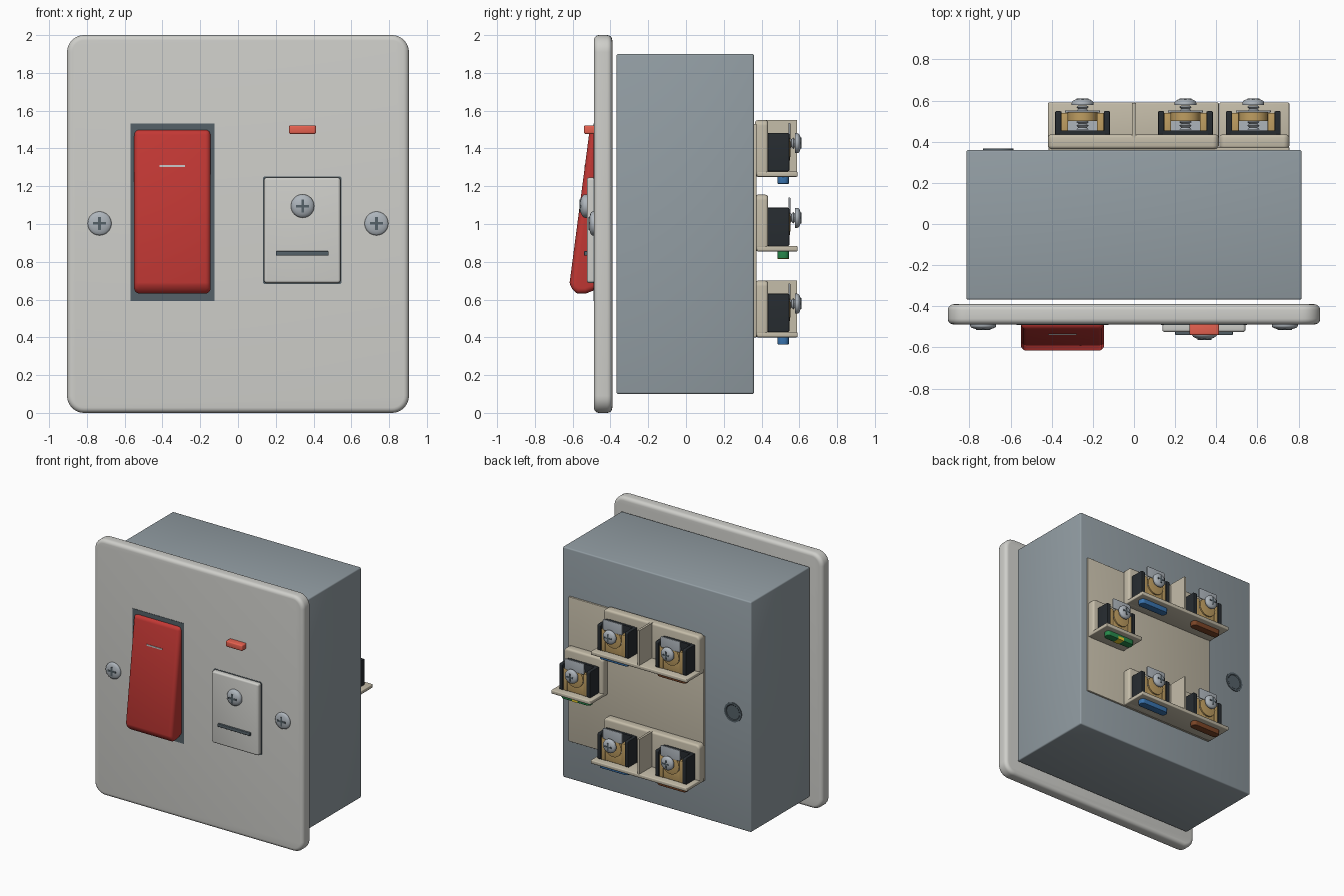
import bpy, bmesh, math
from mathutils import Vector

if "Cube" in bpy.data.objects:
    bpy.data.objects.remove(bpy.data.objects["Cube"])


def mat(name, *rgb):
    m = bpy.data.materials.new(name)
    m.diffuse_color = (*rgb, 1)
    m.use_nodes = True
    m.node_tree.nodes["Principled BSDF"].inputs["Base Color"].default_value = m.diffuse_color
    return m


WHITE = mat("off_white", 0.62, 0.62, 0.59)
SLATE = mat("slate_metal", 0.29, 0.34, 0.37)
DARK = mat("dark_grey", 0.09, 0.12, 0.14)
RED = mat("red", 0.55, 0.04, 0.035)
NEON = mat("neon_red", 0.8, 0.12, 0.08)
BEIGE = mat("beige", 0.56, 0.51, 0.40)
BLACK = mat("black", 0.02, 0.025, 0.03)
BRASS = mat("brass", 0.52, 0.34, 0.12)
STEEL = mat("steel", 0.42, 0.46, 0.5)
BLUE = mat("blue", 0.04, 0.17, 0.42)
BROWN = mat("brown", 0.2, 0.06, 0.02)
GREEN = mat("green", 0.02, 0.25, 0.07)
YELLOW = mat("yellow", 0.8, 0.6, 0.03)
PALE = mat("mark_white", 0.85, 0.85, 0.85)


def finish(name, bm, m):
    bmesh.ops.recalc_face_normals(bm, faces=bm.faces)
    me = bpy.data.meshes.new(name)
    bm.to_mesh(me)
    bm.free()
    me.materials.append(m)
    ob = bpy.data.objects.new(name, me)
    bpy.context.collection.objects.link(ob)
    return ob


def bevel_edges(bm, edges, width, segs):
    bmesh.ops.bevel(bm, geom=edges, offset=width, segments=segs, profile=0.5, affect='EDGES')


def sharp(bm):
    return [e for e in bm.edges if len(e.link_faces) == 2 and e.calc_face_angle() > 0.7]


def box(name, x, y, z, m, bevel=0.0, corner=0.0, axis=1, segs=3):
    """Box from ranges; corner rounds the edges along one axis, bevel softens the rest."""
    bm = bmesh.new()
    bmesh.ops.create_cube(bm, size=1)
    for v in bm.verts:
        v.co = Vector([(r[0] + r[1]) / 2 + c * (r[1] - r[0]) for r, c in zip((x, y, z), v.co)])
    if corner:
        along = [e for e in bm.edges
                 if abs((e.verts[0].co - e.verts[1].co).normalized()[axis]) > 0.9]
        bevel_edges(bm, along, corner, 8)
    if bevel:
        bevel_edges(bm, sharp(bm), bevel, segs)
    return finish(name, bm, m)


def prism(name, pts, x, m, bevel):
    """Extrude a (y, z) profile along x."""
    bm = bmesh.new()
    f = bm.faces.new([bm.verts.new((x[0], *p)) for p in pts])
    ext = bmesh.ops.extrude_face_region(bm, geom=[f])["geom"]
    for v in ext:
        if isinstance(v, bmesh.types.BMVert):
            v.co.x = x[1]
    bmesh.ops.recalc_face_normals(bm, faces=bm.faces)
    bevel_edges(bm, sharp(bm), bevel, 5)
    return finish(name, bm, m)


def lathe(name, prof, cx, cz, m, n=32):
    """Revolve (radius, y) points about an axis parallel to y."""
    bm = bmesh.new()
    rings = [[bm.verts.new((cx + r * math.cos(2 * math.pi * i / n), y,
                            cz + r * math.sin(2 * math.pi * i / n)))
              for i in range(n)] for r, y in prof]
    for a, b in zip(rings, rings[1:]):
        for i in range(n):
            bm.faces.new((a[i], a[(i + 1) % n], b[(i + 1) % n], b[i]))
    bm.faces.new(rings[0])
    bm.faces.new(rings[-1])
    return finish(name, bm, m)


def screw_head(name, cx, cz, r, y, h, d, m=STEEL):
    """Domed cross-head screw on plane y, facing direction d along y."""
    prof = [(r, y), (r, y + d * h * 0.35)]
    prof += [(r * math.cos(t), y + d * h * (0.35 + 0.65 * math.sin(t)))
             for t in (0.25, 0.5, 0.8, 1.1, 1.35, 1.52)]
    lathe(name, prof, cx, cz, m)
    ys = sorted((y + d * h * 0.5, y + d * (h + 0.001)))
    a, b = r * 0.55, r * 0.11
    box(name + "_slot_h", (cx - a, cx + a), ys, (cz - b, cz + b), DARK)
    box(name + "_slot_v", (cx - b, cx + b), ys, (cz - a, cz + a), DARK)


# Front plate and back box
box("front_plate", (-0.905, 0.905), (-0.488, -0.39), (0, 2), WHITE, 0.028, 0.09, segs=5)
box("back_box", (-0.815, 0.815), (-0.368, 0.36), (0.1, 1.9), SLATE, 0.01)
lathe("cable_entry", [(0.075, 0.35), (0.075, 0.366), (0.06, 0.366), (0.055, 0.362)], -0.66, 1.0, DARK)

# Rocker switch with its surround and on mark
box("switch_surround", (-0.57, -0.125), (-0.491, -0.47), (0.592, 1.533), DARK)
prism("rocker", [(-0.46, 1.5), (-0.51, 1.5), (-0.616, 0.69), (-0.605, 0.65),
                 (-0.575, 0.632), (-0.53, 0.632), (-0.46, 0.66)], (-0.55, -0.145), RED, 0.028)
mark = box("on_mark", (-0.415, -0.28), (-0.5385, -0.52), (1.301, 1.312), PALE)

# Neon indicator
box("neon_indicator", (0.27, 0.413), (-0.54, -0.47), (1.477, 1.522), NEON, 0.008)

# Fuse carrier
box("fuse_surround", (0.132, 0.548), (-0.490, -0.47), (0.682, 1.252), DARK, 0, 0.012)
box("fuse_carrier", (0.138, 0.542), (-0.525, -0.47), (0.688, 1.246), WHITE, 0.012, 0.015)
screw_head("fuse_screw", 0.342, 1.095, 0.062, -0.52, 0.042, -1)
box("fuse_pull_slot", (0.2, 0.48), (-0.54, -0.51), (0.832, 0.856), DARK, 0.004)

# Plate fixing screws
for side, s in (("left", -1), ("right", 1)):
    screw_head(side + "_fixing_screw", s * 0.733, 1.003, 0.063, -0.486, 0.028, -1)

# Terminal base on the back
box("terminal_base", (-0.415, 0.755), (0.35, 0.374), (0.4, 1.53), BEIGE, 0.004)


def housing(name, x, z):
    """Upright back pad and the shelf under the terminals."""
    box(name + "_pad", x, (0.365, 0.435), (z, z + 0.3), BEIGE, 0.015, 0.03)
    box(name + "_shelf", x, (0.375, 0.59), (z, z + 0.028), BEIGE, 0.006)


def terminal(name, cx, z, colour):
    """Screw clamp: black cheeks, brass cage, steel plate, tab, screw and cable entry."""
    for side, s in (("left", -1), ("right", 1)):
        box(f"{name}_{side}_cheek", sorted((cx + s * 0.133, cx + s * 0.103)), (0.43, 0.548),
            (z + 0.028, z + 0.232), BLACK, 0.004, 0.012, axis=0)
        box(f"{name}_{side}_cage", sorted((cx + s * 0.104, cx + s * 0.07)), (0.43, 0.54),
            (z + 0.028, z + 0.2), BRASS, 0.004)
    box(name + "_back_insulator", (cx - 0.11, cx + 0.11), (0.43, 0.455), (z + 0.028, z + 0.232), BLACK)
    box(name + "_cage_front", (cx - 0.085, cx + 0.085), (0.515, 0.537), (z + 0.028, z + 0.13), BRASS, 0.004)
    lathe(name + "_collar", [(0.072, 0.5), (0.072, 0.548), (0.045, 0.552)], cx, z + 0.15, BRASS)
    box(name + "_clamp_plate", (cx - 0.072, cx + 0.072), (0.45, 0.545), (z + 0.125, z + 0.14), STEEL)
    box(name + "_tab", (cx - 0.085, cx + 0.085), (0.542, 0.552), (z + 0.2, z + 0.285), STEEL, 0.003, 0.012)
    thread = [(0.02 if i % 2 else 0.03, 0.46 + i * 0.009) for i in range(14)]
    lathe(name + "_screw_shaft", thread, cx, z + 0.178, STEEL, 16)
    screw_head(name + "_screw_head", cx, z + 0.178, 0.053, 0.578, 0.032, 1)
    entry = (0.485, 0.545)
    box(name + "_cable_entry", (cx - 0.125, cx + 0.125), entry, (z - 0.038, z + 0.01), colour, 0.004, 0.025, axis=2)


# Supply and load terminal pairs, each with a divider
for name, z in (("supply", 1.25), ("load", 0.4)):
    housing(name, (-0.418, 0.412), z)
    box(name + "_divider", (-0.009, 0.009), (0.42, 0.588), (z + 0.01, z + 0.3), BEIGE)
    terminal(name + "_live", -0.25, z, BROWN)
    terminal(name + "_neutral", 0.25, z, BLUE)

# Earth terminal
housing("earth", (0.415, 0.755), 0.855)
terminal("earth", 0.58, 0.855, GREEN)
box("earth_stripe", (0.555, 0.605), (0.484, 0.546), (0.816, 0.84), YELLOW)

# Smooth shading with sharp edges kept
bpy.ops.object.select_all(action='SELECT')
bpy.context.view_layer.objects.active = bpy.data.objects["front_plate"]
bpy.ops.object.shade_smooth_by_angle(angle=math.radians(35))
